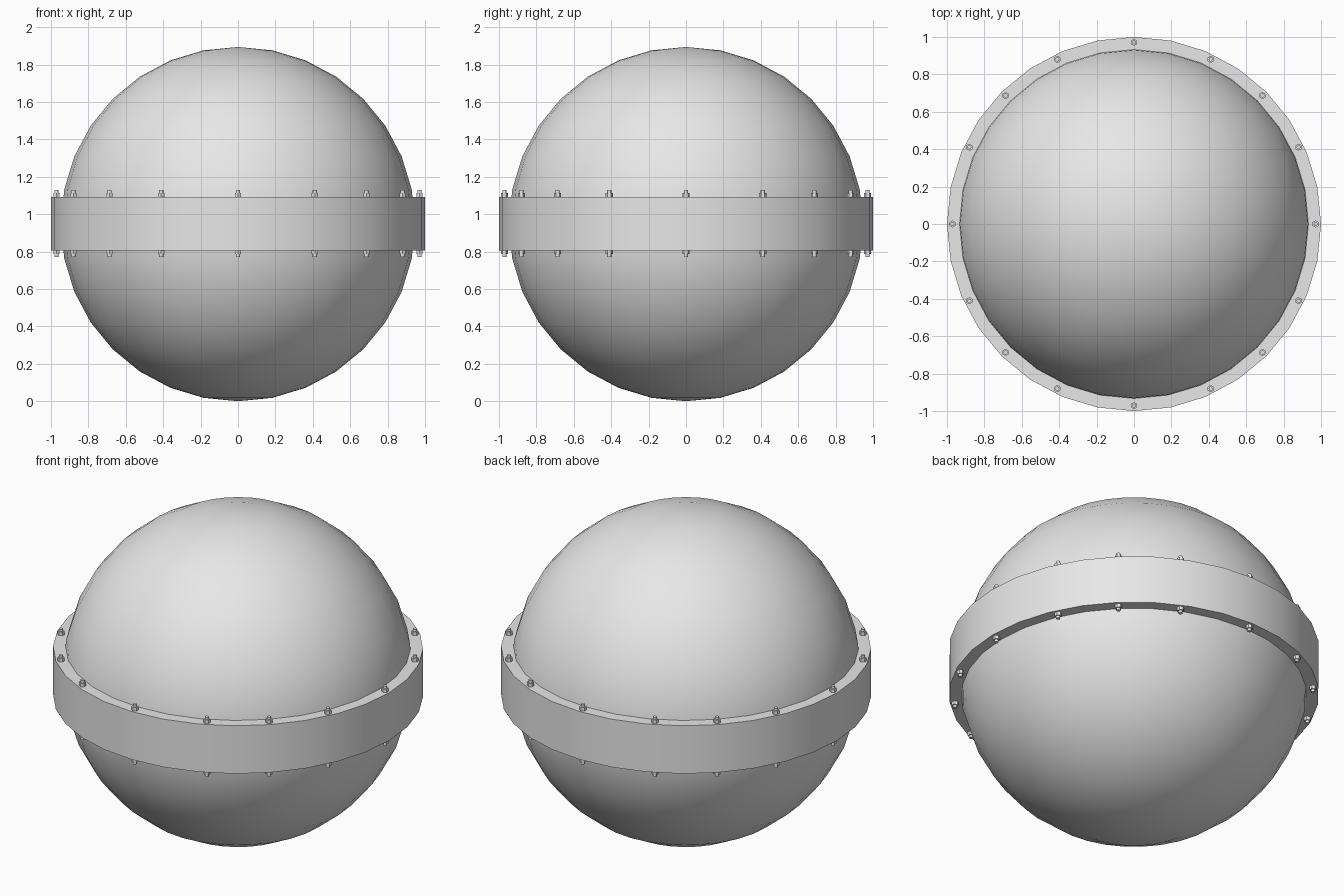
import bpy
import bmesh
import math
from mathutils import Matrix

cube = bpy.data.objects.get("Cube")
if cube:
    bpy.data.objects.remove(cube, do_unlink=True)

RADIUS = 0.947
MID = 0.95
HALF_BAND = 0.143

grey = bpy.data.materials.new("light_grey")
grey.use_nodes = True
colour = (0.8, 0.8, 0.8, 1)
grey.diffuse_color = colour
grey.node_tree.nodes["Principled BSDF"].inputs["Base Color"].default_value = colour


def finish(name, bm, angle):
    """Turn a bmesh into a shaded object."""
    bmesh.ops.recalc_face_normals(bm, faces=bm.faces)
    mesh = bpy.data.meshes.new(name)
    bm.to_mesh(mesh)
    bm.free()
    mesh.materials.append(grey)
    obj = bpy.data.objects.new(name, mesh)
    bpy.context.collection.objects.link(obj)
    bpy.ops.object.select_all(action='DESELECT')
    obj.select_set(True)
    bpy.context.view_layer.objects.active = obj
    bpy.ops.object.shade_smooth_by_angle(angle=math.radians(angle))
    return obj


def add_cylinder(bm, sides, radius, x, y, low, high):
    bmesh.ops.create_cone(
        bm, cap_ends=True, segments=sides, radius1=radius, radius2=radius,
        depth=high - low, matrix=Matrix.Translation((x, y, (low + high) / 2)))


# Round shell
bm = bmesh.new()
bmesh.ops.create_uvsphere(bm, u_segments=32, v_segments=16, radius=RADIUS,
                          matrix=Matrix.Translation((0, 0, RADIUS)))
finish("sphere_shell", bm, 30)

# Flat band around the middle: a rectangular profile swept in a circle
bm = bmesh.new()
sections = []
for i in range(32):
    a = math.tau * i / 32
    sections.append([
        bm.verts.new((r * math.cos(a), r * math.sin(a), MID + s * HALF_BAND))
        for r, s in ((0.9, -1), (1, -1), (1, 1), (0.9, 1))])
for i, here in enumerate(sections):
    after = sections[(i + 1) % len(sections)]
    for j in range(4):
        k = (j + 1) % 4
        bm.faces.new((here[j], after[j], after[k], here[k]))
finish("equator_band", bm, 30)

# Nuts and threaded rod ends on both faces of the band
for quarter in range(4):
    for n, offset in enumerate((0, 25, 45, 65)):
        a = math.radians(90 * quarter + offset)
        x, y = 0.971 * math.cos(a), 0.971 * math.sin(a)
        bm = bmesh.new()
        add_cylinder(bm, 12, 0.011, x, y, MID - 0.178, MID + 0.178)
        for side in (-1, 1):
            low, high = sorted((MID + side * (HALF_BAND - 0.005), MID + side * 0.164))
            add_cylinder(bm, 6, 0.019, x, y, low, high)
        finish(f"bolt_{quarter * 4 + n + 1}", bm, 35)
